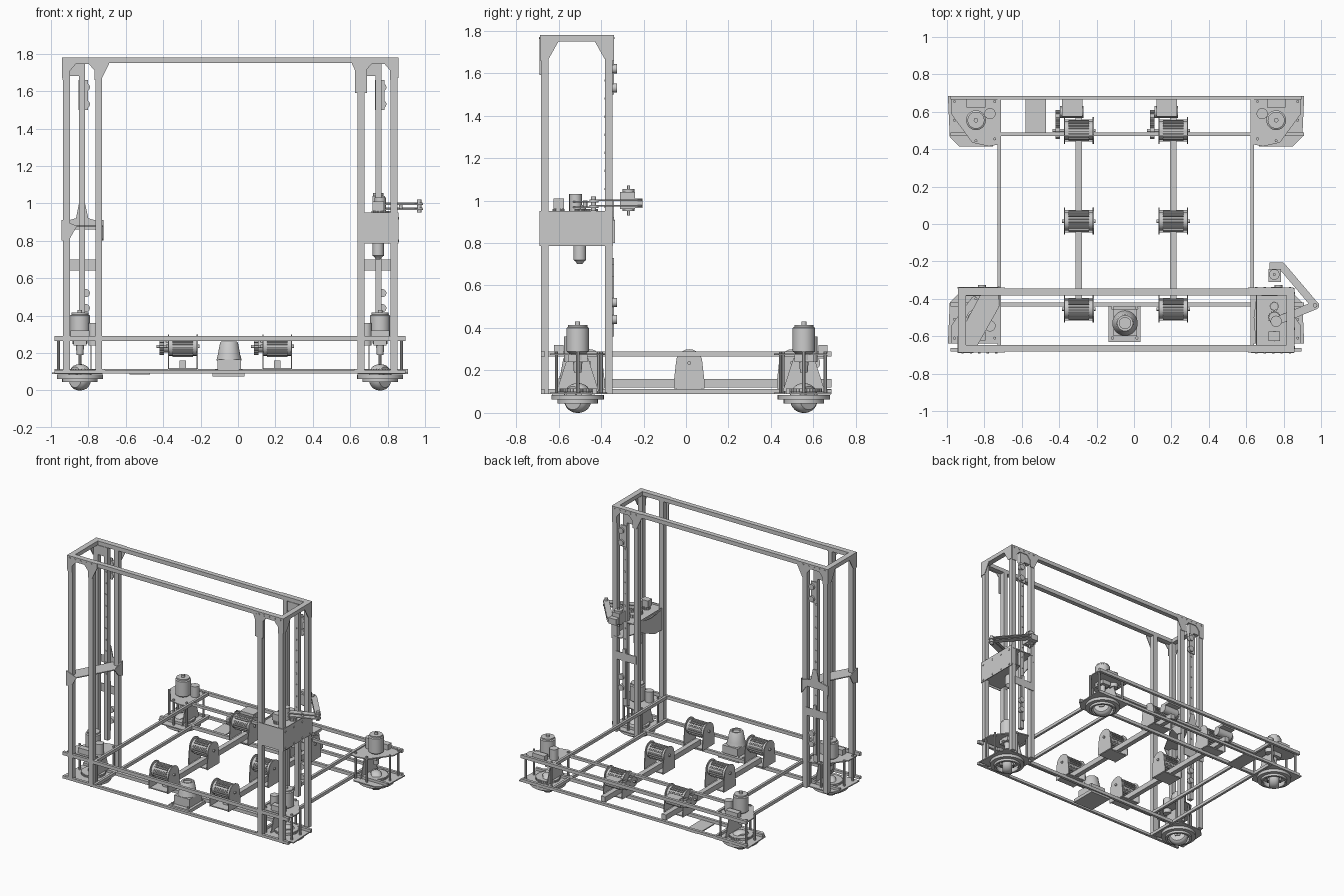
import bpy, bmesh, math
from math import sin, cos, pi

if "Cube" in bpy.data.objects:
    bpy.data.objects.remove(bpy.data.objects["Cube"])


def finish(name, bm, smooth=False):
    bmesh.ops.recalc_face_normals(bm, faces=bm.faces)
    me = bpy.data.meshes.new(name)
    bm.to_mesh(me)
    bm.free()
    if smooth:
        for p in me.polygons:
            p.use_smooth = True
        me.set_sharp_from_angle(angle=math.radians(35))
    ob = bpy.data.objects.new(name, me)
    bpy.context.collection.objects.link(ob)
    return ob


def place(axis, a, b, h):
    return {'x': (h, a, b), 'y': (a, h, b), 'z': (a, b, h)}[axis]


def plate(name, pts, axis, lo, hi):
    """Extrude a 2D outline along an axis."""
    bm = bmesh.new()
    f = bm.faces.new([bm.verts.new(place(axis, a, b, lo)) for a, b in pts])
    ext = bmesh.ops.extrude_face_region(bm, geom=[f])['geom']
    off = place(axis, 0, 0, hi - lo)
    bmesh.ops.translate(bm, vec=off, verts=[v for v in ext if isinstance(v, bmesh.types.BMVert)])
    return finish(name, bm)


def box(name, x0, x1, y0, y1, z0, z1):
    return plate(name, [(x0, y0), (x1, y0), (x1, y1), (x0, y1)], 'z', z0, z1)


def lathe(name, prof, axis, a, b, n=24, ring=False):
    """Turn an (radius, height) profile about an axis through (a, b)."""
    bm = bmesh.new()
    rows = [[bm.verts.new(place(axis, a + r * cos(2 * pi * i / n), b + r * sin(2 * pi * i / n), h))
             for i in range(n)] for r, h in prof]
    pairs = list(zip(rows, rows[1:])) + ([(rows[-1], rows[0])] if ring else [])
    for p, q in pairs:
        for i in range(n):
            j = (i + 1) % n
            bm.faces.new((p[i], p[j], q[j], q[i]))
    if not ring:
        bm.faces.new(rows[0])
        bm.faces.new(rows[-1])
    return finish(name, bm, True)


def rod(name, axis, a, b, lo, hi, r, n=16):
    return lathe(name, [(r, lo), (r, hi)], axis, a, b, n)


def gear(name, axis, a, b, lo, hi, r, depth, teeth):
    pts = []
    for i in range(teeth):
        for k, rr in ((0, r), (.45, r), (.55, r - depth), (.95, r - depth)):
            t = 2 * pi * (i + k) / teeth
            pts.append((a + rr * cos(t), b + rr * sin(t)))
    return plate(name, pts, axis, lo, hi)


def link(name, p, q, w, z0, z1):
    """Round-ended arm bar."""
    t = math.atan2(q[1] - p[1], q[0] - p[0])
    pts = [(c[0] + w * cos(t + s + k * pi / 6), c[1] + w * sin(t + s + k * pi / 6))
           for c, s in ((q, -pi / 2), (p, pi / 2)) for k in range(7)]
    return plate(name, pts, 'z', z0, z1)


T = .036
COLX = {'left': (-.935, -.763), 'right': (.64, .816)}
YF, YB = -.683, -.381

# gantry posts, top frame
for side, xs in COLX.items():
    for x in xs:
        for y in (YF, YB):
            box(side + '_post', x, x + T, y, y + T, .09, 1.75)
    xo = xs[0] if side == 'left' else xs[1]
    box(side + '_top_end_bar', xo, xo + T, YF, YB + T, 1.75, 1.78)
for y in (YF, YB):
    box('top_beam', -.935, .852, y, y + T, 1.75, 1.78)

# corner gussets on the gantry faces
for s, xo, xi in ((1, -.937, -.69), (-1, .854, .61)):
    g = [(xo, 1.78), (xi, 1.78), (xi, 1.745), (xo + s * .205, 1.66), (xo + s * .17, 1.66),
         (xo + s * .17, 1.71), (xo + s * .14, 1.745), (xo + s * .07, 1.745), (xo + s * .04, 1.71), (xo + s * .04, 1.66), (xo, 1.66)]
    for y in (YF - .005, YB + T):
        plate('top_gusset', g, 'y', y, y + .005)
        for k in range(5):
            rod('gusset_bolt', 'y', xo + s * (.02 + .045 * k), 1.765, y - .004, y + .009, .006, 6)
    side_g = [(-.686, 1.78), (-.345, 1.78), (-.345, 1.67), (-.385, 1.67), (-.43, 1.75),
              (-.60, 1.75), (-.645, 1.67), (-.686, 1.67)]
    plate('side_gusset', side_g, 'x', xo - .003, xo + .003)
box('right_drop_plate', .625, .69, YF - .006, YF, 1.59, 1.76)

# linear rails with idlers and cross brackets
for side, xc in (('left', -.833), ('right', .752)):
    box(side + '_linear_rail', xc - .016, xc + .016, -.38, -.35, .3, 1.74)
    box(side + '_rail_top_bracket', xc - .07, xc + .016, -.385, -.35, 1.68, 1.75)
    box(side + '_cross_bracket', xc - .10, xc + .075, -.345, -.339, .64, .70)
    box(side + '_rail_foot', xc - .012, xc + .012, -.35, -.338, .36, .73)
    for z in (.44, .52, 1.53, 1.62):
        rod('rail_idler', 'y', xc + .02, z, -.35, -.325, .022, 12)
    box(side + '_idler_plate', xc - .02, xc + .03, -.345, -.338, 1.5, 1.66)
    for k in range(10):
        rod('rail_bolt', 'y', xc, .8 + k * .085, -.384, -.346, .006, 6)

# left carriage
plate('left_carriage_yoke', [(-.85, 1.0), (-.818, 1.0), (-.80, .92), (-.73, .90), (-.725, .80),
      (-.765, .86), (-.90, .86), (-.94, .80), (-.945, .90), (-.866, .92)], 'y', -.345, -.338)
plate('left_carriage_deck', [(-.94, -.69), (-.86, -.69), (-.725, -.45), (-.725, -.34),
      (-.80, -.34), (-.94, -.60)], 'z', .875, .882)
plate('left_carriage_ear', [(-.69, .91), (-.60, .88), (-.64, .81), (-.69, .80)], 'x', -.943, -.936)
plate('left_carriage_ear', [(-.945, .91), (-.86, .88), (-.90, .81), (-.945, .80)], 'y', -.69, -.684)
plate('left_carriage_ear', [(-.335, .91), (-.44, .88), (-.38, .81), (-.335, .80)], 'x', -.727, -.72)

# right carriage box and drive
box('carriage_front_plate', .655, .855, -.689, -.683, .785, .95)
box('carriage_side_plate', .852, .858, -.686, -.343, .785, .95)
plate('carriage_deck', [(.64, -.50), (.655, -.686), (.855, -.686), (.855, -.343), (.66, -.343)], 'z', .93, .937)
plate('carriage_inner_plate', [(-.686, .95), (-.343, .95), (-.343, .88), (-.56, .785), (-.686, .785)], 'x', .652, .657)
plate('carriage_lower_deck', [(.66, -.686), (.855, -.686), (.855, -.343), (.78, -.343)], 'z', .80, .806)
for y in (-.66, -.56, -.46, -.37):
    for z in (.80, .92):
        rod('carriage_bolt', 'x', y, z, .85, .862, .007, 6)
lathe('carriage_motor', [(.012, .70), (.022, .715), (.03, .72), (.03, .79), (.024, .79), (.024, .95), (.03, .95), (.03, .98)], 'z', .75, -.50)
for x, y, r in ((.75, -.60, .028), (.75, -.50, .035), (.75, -.44, .025), (.81, -.50, .025)):
    gear('carriage_gear', 'z', x, y, .937, .96, r, .004, 16)
box('carriage_sensor', .72, .78, -.625, -.575, .96, 1.01)

# two-link arm with gripper
A, B, C = (.76, -.52), (.968, -.435), (.79, -.225)
for z in (.965, .99):
    link('upper_arm_link', A, B, .022, z, z + .008)
    link('forearm_link', B, C, .02, z + .008, z + .014)
rod('elbow_pin', 'z', B[0], B[1], .95, 1.02, .012)
rod('shoulder_hub', 'z', A[0], A[1], .94, 1.03, .03)
rod('arm_spacer', 'z', .87, -.475, .965, 1.0, .01)
box('gripper_body', .72, .785, -.31, -.24, .96, 1.04)
box('gripper_jaw', .725, .79, -.24, -.205, .965, 1.01)
rod('gripper_shaft', 'z', .75, -.27, .93, 1.07, .007)
rod('gripper_motor', 'z', .75, -.27, .95, 1.055, .028)

# base frame rails
for y in (-.683, .665):
    box('base_upper_rail', -.98, .895, y, y + .02, .265, .29)
    box('base_lower_rail', -.98, .895, y, y + .02, .09, .11)
for y in (-.44, .47):
    box('base_inner_rail', -.98, .91, y, y + .02, .09, .115)
box('base_rear_inner_upper_rail', -.72, .64, .47, .49, .265, .285)
for x in (-.73, .623):
    for z in (.09, .265):
        box('base_side_rail', x, x + .018, -.68, .685, z, z + .023)
box('battery_plate', -.58, -.47, .49, .68, .085, .093)

# corner drive modules
for xc, mx in ((-.845, 1), (.76, -1)):
    for yc, my in ((-.51, 1), (.555, -1)):
        def P(pts):
            return [(xc + mx * a, yc + my * b) for a, b in pts]
        o = -.13
        plate('module_top_plate', P([(o, o), (.12, o), (.12, .13), (.07, .14), (-.02, .12), (o, -.03)]), 'z', .272, .28)
        plate('module_bottom_plate', P([(-.15, o), (.12, o), (.12, .09), (.09, .14), (-.09, .14), (-.14, .09)]), 'z', .088, .096)
        for a, b in ((-.115, -.10), (.10, -.10), (.10, .10), (-.115, .0), (.0, .11)):
            rod('module_standoff', 'z', xc + mx * a, yc + my * b, .096, .29, .008, 8)
        lathe('drive_motor', [(.018, .19), (.022, .24), (.04, .25), (.04, .28), (.053, .29), (.053, .40),
                              (.045, .405), (.045, .415), (.012, .415), (.012, .43)], 'z', xc, yc, 28)
        rod('steering_motor', 'z', xc + mx * .075, yc + my * -.035, .24, .36, .03)
        box('motor_controller', xc - .05, xc + .05, yc - my * .09 - .022, yc - my * .09 + .022, .28, .32)
        box('motor_bracket', xc - .035, xc + .035, yc - .045, yc + .045, .24, .272)
        plate('module_side_web', [(yc - .10, .10), (yc + .10, .10), (yc + .05, .255), (yc - .05, .255)], 'x',
              xc + mx * .06 - .003, xc + mx * .06 + .003)
        # turntable, fork and wheel
        lathe('steering_ring', [(.123, .062), (.123, .084), (.085, .084), (.085, .062)], 'z', xc, yc, 40, True)
        lathe('ring_flange', [(.095, .045), (.095, .062), (.08, .062), (.08, .045)], 'z', xc, yc, 32, True)
        gear('steering_belt_gear', 'z', xc, yc, .098, .115, .085, .004, 36)
        parts = [lathe('wheel', [(.03, -.035), (.055, -.035), (.066, -.024), (.07, -.01), (.07, .01),
                                 (.066, .024), (.055, .035), (.03, .035)], 'x', 0, .07, 32),
                 rod('wheel_axle', 'x', 0, .07, -.055, .055, .01)]
        for s in (-1, 1):
            parts.append(plate('wheel_fork', [(-.03, .10), (-.018, .05), (.018, .05), (.03, .10)], 'x', s * .045 - .004, s * .045 + .004))
        for ob in parts:
            ob.location = (xc, yc, 0)
            ob.rotation_euler.z = mx * my * .7

# roller stations on two long beams
for xc in (-.295, .21):
    box('roller_beam', xc - .018, xc + .018, -.45, .685, .12, .16)
    for yc in (-.455, .015, .50):
        dome = [(yc - .072, .115), (yc + .072, .115), (yc + .072, .15)]
        dome += [(yc + .062 * cos(t), .238 + .062 * sin(t)) for t in [k * pi / 10 for k in range(11)]]
        dome += [(yc - .072, .15)]
        for x in (xc - .08, xc + .074):
            plate('roller_bracket', dome, 'x', x, x + .006)
        box('roller_saddle', xc - .075, xc + .075, yc - .06, yc + .06, .112, .12)
        gear('ribbed_roller', 'x', yc, .235, xc - .055, xc + .055, .057, .008, 20)
        for s in (-1, 1):
            rod('roller_end_cap', 'x', yc, .235, xc + s * .064 - .009, xc + s * .064 + .009, .05, 24)
        rod('roller_shaft', 'x', yc, .235, xc - .09, xc + .09, .009)
    # drive gears and motor at the rear
    gear('roller_drive_gear', 'x', .50, .235, xc - .125, xc - .10, .045, .007, 18)
    rod('drive_gear_shaft', 'x', .50, .235, xc - .14, xc - .07, .008)
    gear('motor_pinion', 'x', .575, .235, xc - .125, xc - .10, .035, .006, 14)
    rod('roller_motor', 'x', .60, .235, xc - .10, xc + .025, .032, 20)
    box('roller_motor_mount', xc - .09, xc + .02, .575, .665, .255, .275)

# front sensor tower
box('sensor_base', -.135, .035, -.63, -.43, .075, .10)
box('sensor_block', -.11, .015, -.60, -.455, .10, .165)
lathe('sensor_cone', [(.068, .16), (.06, .19), (.048, .255), (.042, .262), (.03, .262), (.03, .25)], 'z', -.048, -.53, 32)
for x in (-.115, .015):
    for y in (-.61, -.45):
        rod('sensor_bolt', 'z', x, y, .09, .112, .009, 6)
